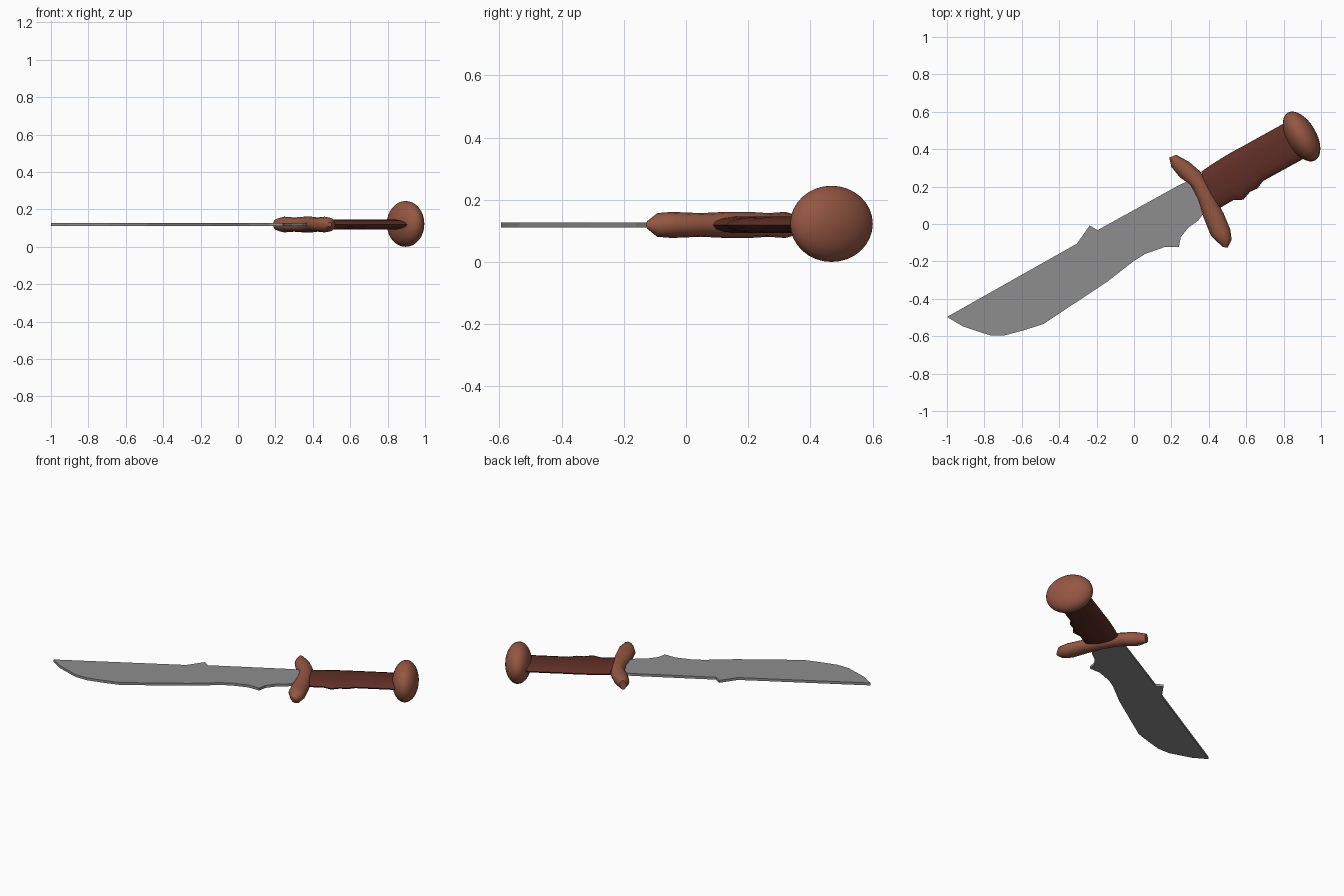
import bpy, bmesh, math
from mathutils import Vector

if "Cube" in bpy.data.objects:
    bpy.data.objects.remove(bpy.data.objects["Cube"])

ZC = 0.119  # mid plane of the knife


def material(name, rgb):
    m = bpy.data.materials.new(name)
    m.diffuse_color = (*rgb, 1)
    m.use_nodes = True
    m.node_tree.nodes["Principled BSDF"].inputs["Base Color"].default_value = m.diffuse_color
    return m


STEEL = material("grey steel", (0.27, 0.27, 0.27))
COPPER = material("copper brown", (0.30, 0.095, 0.055))
LEATHER = material("dark red leather", (0.115, 0.028, 0.019))


def finish(bm, name, mat, angle=None):
    bmesh.ops.recalc_face_normals(bm, faces=bm.faces)
    me = bpy.data.meshes.new(name)
    bm.to_mesh(me)
    bm.free()
    me.materials.append(mat)
    ob = bpy.data.objects.new(name, me)
    bpy.context.collection.objects.link(ob)
    if angle:
        bpy.context.view_layer.objects.active = ob
        ob.select_set(True)
        bpy.ops.object.shade_smooth_by_angle(angle=math.radians(angle))
        ob.select_set(False)
    return ob


def loft(name, stations, mat, sides, angle):
    """Elliptical rings spanning pairs of outline points (x1, y1, x2, y2, half height)."""
    bm = bmesh.new()
    rings = []
    for x1, y1, x2, y2, h in stations:
        a, b = Vector((x1, y1, ZC)), Vector((x2, y2, ZC))
        mid, half = (a + b) / 2, (b - a) / 2
        rings.append([bm.verts.new(mid + half * math.cos(t) + Vector((0, 0, h * math.sin(t))))
                      for t in (2 * math.pi * i / sides for i in range(sides))])
    for r, s in zip(rings, rings[1:]):
        for i in range(sides):
            j = (i + 1) % sides
            bm.faces.new((r[i], r[j], s[j], s[i]))
    bm.faces.new(rings[0])
    bm.faces.new(rings[-1])
    return finish(bm, name, mat, angle)


# Blade: flat outline with a spine barb and a swept cutting edge
outline = [(-1, -.497), (-.305, -.105), (-.237, -.008), (-.195, -.033), (.245, .21), (.36, .26),
           (.40, .10), (.345, .02), (.29, -.02), (.25, -.07), (.24, -.123), (.165, -.123),
           (.06, -.16), (0, -.197), (-.145, -.31), (-.485, -.535), (-.585, -.567),
           (-.69, -.595), (-.77, -.595), (-.914, -.548)]
bm = bmesh.new()
face = bm.faces.new([bm.verts.new((x, y, ZC - .008)) for x, y in outline])
top = bmesh.ops.extrude_face_region(bm, geom=[face])
bmesh.ops.translate(bm, vec=(0, 0, .016), verts=[v for v in top["geom"] if isinstance(v, bmesh.types.BMVert)])
finish(bm, "blade", STEEL)

# Guard: bent, knobbly cross piece
loft("guard", [
    (.188, .355, .225, .370, .030), (.20, .305, .295, .332, .042), (.245, .25, .355, .28, .038),
    (.30, .21, .405, .20, .042), (.34, .135, .445, .12, .042), (.37, .04, .48, .055, .038),
    (.41, -.06, .515, -.03, .042), (.45, -.10, .522, -.085, .038), (.475, -.123, .50, -.127, .012)],
    COPPER, 12, 40)

# Handle: flattened grip with a finger step on the lower side
loft("handle", [
    (.36, .28, .42, .06, .027), (.41, .315, .475, .095, .027), (.465, .35, .53, .127, .027),
    (.51, .377, .585, .13, .027), (.555, .402, .62, .172, .027), (.59, .42, .66, .19, .027),
    (.63, .443, .69, .23, .027), (.80, .537, .905, .348, .027), (.84, .56, .945, .37, .027)],
    LEATHER, 14, 40)

# Pommel: flattened ball across the handle axis
bpy.ops.mesh.primitive_uv_sphere_add(segments=32, ring_count=16, radius=1,
                                     location=(.896, .468, .1225), rotation=(0, 0, math.radians(30)))
pommel = bpy.context.object
pommel.name = "pommel"
pommel.scale = (.079, .147, .1225)
pommel.data.materials.append(COPPER)
bpy.ops.object.shade_smooth()
